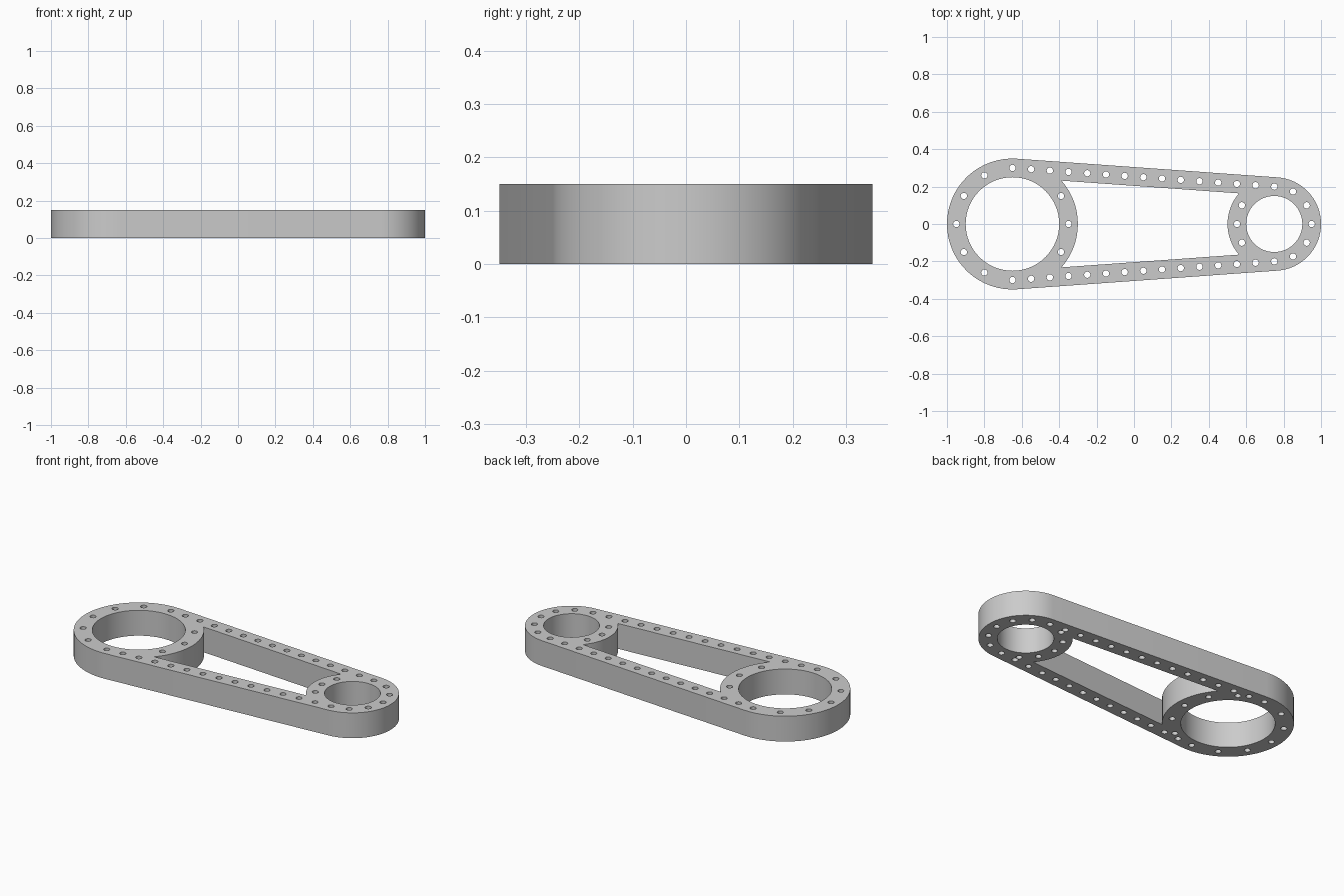
import bpy, bmesh
from math import asin, acos, cos, sin, pi, radians

cube = bpy.data.objects.get("Cube")
if cube:
    bpy.data.objects.remove(cube, do_unlink=True)

HEIGHT, WALL, HOLE_R = 0.15, 0.10, 0.017
LOW, HIGH = -0.05, HEIGHT + 0.05
BIG_X, BIG_R = -0.65, 0.35
SMALL_X, SMALL_R = 0.75, 0.25
SPAN = SMALL_X - BIG_X
# Direction in which the straight sides touch both rings
TANGENT = pi / 2 - asin((BIG_R - SMALL_R) / SPAN)


def arc(cx, cy, r, start, end, steps):
    """Points along an arc, both ends included."""
    angles = [start + (end - start) * i / steps for i in range(steps + 1)]
    return [(cx + r * cos(a), cy + r * sin(a)) for a in angles]


def circle(cx, cy, r, steps):
    return arc(cx, cy, r, 0, 2 * pi, steps)[:-1]


def add_prism(bm, outline, z0, z1):
    """Extrude a closed outline from z0 to z1."""
    low = [bm.verts.new((x, y, z0)) for x, y in outline]
    high = [bm.verts.new((x, y, z1)) for x, y in outline]
    bm.faces.new(low[::-1])
    bm.faces.new(high)
    for i in range(len(low)):
        j = (i + 1) % len(low)
        bm.faces.new((low[i], low[j], high[j], high[i]))


def make_object(name, outlines, z0, z1):
    bm = bmesh.new()
    for outline in outlines:
        add_prism(bm, outline, z0, z1)
    bmesh.ops.recalc_face_normals(bm, faces=bm.faces)
    mesh = bpy.data.meshes.new(name)
    bm.to_mesh(mesh)
    bm.free()
    obj = bpy.data.objects.new(name, mesh)
    bpy.context.collection.objects.link(obj)
    return obj


def cut(target, name, outlines, z0, z1):
    """Subtract a set of separate prisms from the target."""
    cutter = make_object(name, outlines, z0, z1)
    cutter.hide_render = True
    mod = target.modifiers.new(name, 'BOOLEAN')
    mod.operation, mod.solver, mod.object = 'DIFFERENCE', 'EXACT', cutter
    bpy.ops.object.modifier_apply(modifier=mod.name)
    bpy.data.objects.remove(cutter, do_unlink=True)


# Outer body: two round ends joined by tangent sides
body = arc(SMALL_X, 0, SMALL_R, -TANGENT, TANGENT, 32)
body += arc(BIG_X, 0, BIG_R, TANGENT, 2 * pi - TANGENT, 32)
link = make_object("link_arm", [body], 0, HEIGHT)
bpy.ops.object.select_all(action='DESELECT')
link.select_set(True)
bpy.context.view_layer.objects.active = link

# Ring bores and the window between the arms
bores = [circle(x, 0, r - WALL, 64) for x, r in ((BIG_X, BIG_R), (SMALL_X, SMALL_R))]
big_a = TANGENT - acos((BIG_R - WALL) / BIG_R)
small_a = TANGENT + acos((SMALL_R - WALL) / SMALL_R)
window = arc(BIG_X, 0, BIG_R, big_a, -big_a, 16)
window += arc(SMALL_X, 0, SMALL_R, 2 * pi - small_a, small_a, 16)
cut(link, "main_openings", bores + [window], LOW, HIGH)

# Bolt circles; holes under the arm joints are blind from below
through, blind = [], []
for cx, r, hidden in ((BIG_X, BIG_R, (60, 300)), (SMALL_X, SMALL_R, (120, 240))):
    for deg in range(0, 360, 30):
        a, rr = radians(deg), r - WALL / 2
        hole = circle(cx + rr * cos(a), rr * sin(a), HOLE_R, 16)
        (blind if deg in hidden else through).append(hole)

# Rows of holes along both arms
for i in range(1, 14):
    t = i / 14
    y = (BIG_R - WALL / 2) * (1 - t) + (SMALL_R - WALL / 2) * t
    for side in (1, -1):
        through.append(circle(BIG_X + SPAN * t, side * y, HOLE_R, 16))
cut(link, "through_holes", through, LOW, HIGH)
cut(link, "blind_holes", blind, LOW, HEIGHT - 0.03)

# Plain grey metal
grey = bpy.data.materials.new("light_grey")
grey.use_nodes = True
colour = (0.6, 0.6, 0.6, 1)
grey.diffuse_color = colour
grey.node_tree.nodes["Principled BSDF"].inputs["Base Color"].default_value = colour
link.data.materials.clear()
link.data.materials.append(grey)
bpy.ops.object.shade_smooth_by_angle(angle=radians(30))
